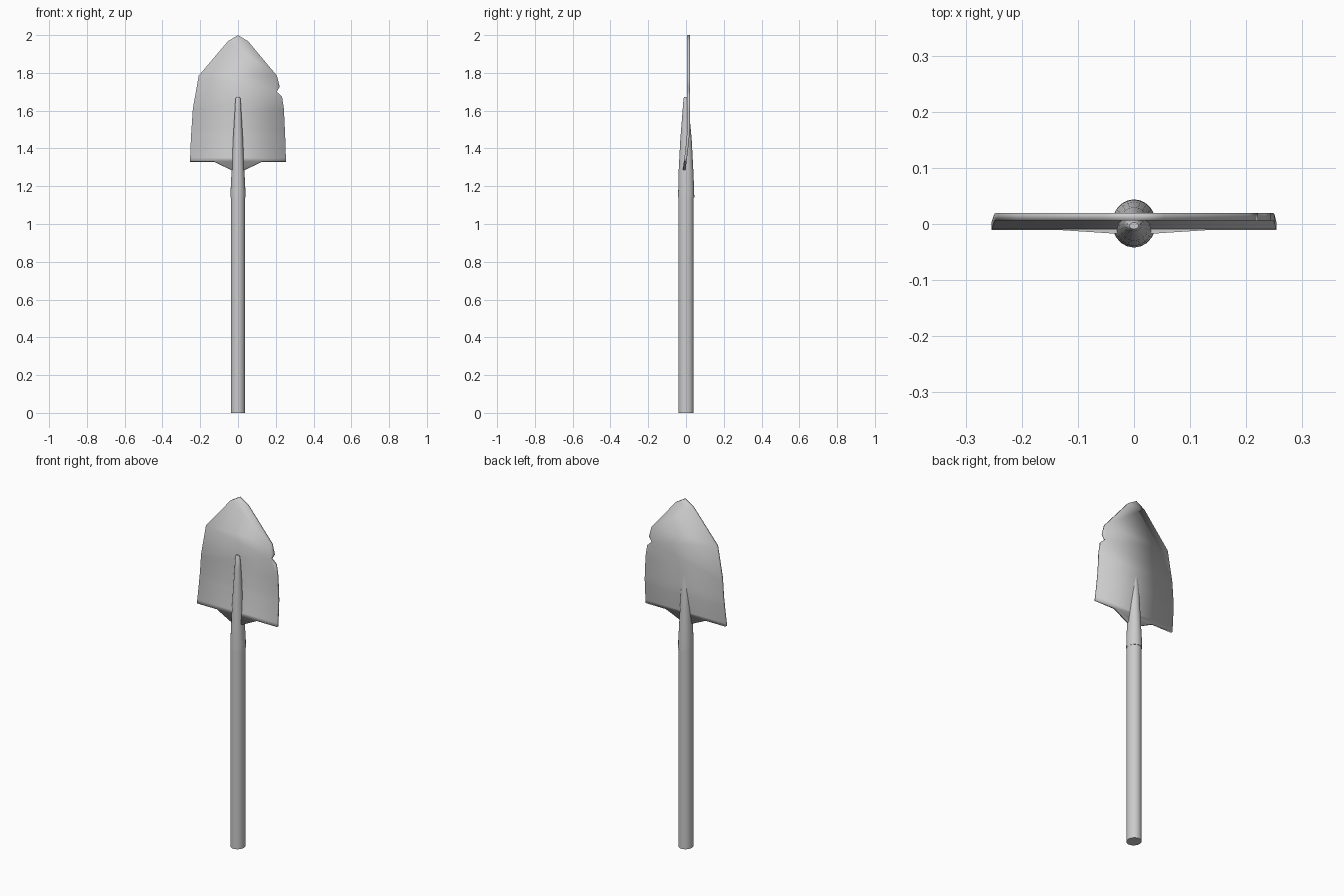
import bpy, bmesh, math

if "Cube" in bpy.data.objects:
    bpy.data.objects.remove(bpy.data.objects["Cube"])


def finish(bm, name, angle=35):
    bmesh.ops.recalc_face_normals(bm, faces=bm.faces)
    mesh = bpy.data.meshes.new(name)
    bm.to_mesh(mesh)
    bm.free()
    ob = bpy.data.objects.new(name, mesh)
    bpy.context.collection.objects.link(ob)
    bpy.ops.object.select_all(action='DESELECT')
    ob.select_set(True)
    bpy.context.view_layer.objects.active = ob
    bpy.ops.object.shade_smooth_by_angle(angle=math.radians(angle))
    return ob


def loft(name, rings, sides=20):
    """Capped tube through elliptical rings (z, x radius, y radius, y centre)."""
    bm = bmesh.new()
    loops = []
    for z, rx, ry, cy in rings:
        loops.append([bm.verts.new((rx * math.cos(a), cy + ry * math.sin(a), z))
                      for a in (2 * math.pi * i / sides for i in range(sides))])
    for a, b in zip(loops, loops[1:]):
        for i in range(sides):
            j = (i + 1) % sides
            bm.faces.new((a[i], a[j], b[j], b[i]))
    bm.faces.new(loops[0][::-1])
    bm.faces.new(loops[-1])
    return finish(bm, name)


# Wooden shaft
loft("shaft", [(0, .038, .041, 0), (1.18, .038, .041, 0)])

# Tapering socket that runs up into the blade
loft("socket", [(1.14, .039, .043, .001), (1.18, .039, .042, .001),
                (1.28, .034, .039, 0), (1.45, .026, .030, 0),
                (1.60, .017, .017, -.001), (1.665, .013, .010, -.003),
                (1.672, .008, .006, -.003)])

# Blade outline: right side has a chipped notch
right = [(0, 2.0), (.053, 1.968), (.206, 1.785), (.221, 1.727), (.205, 1.70),
         (.233, 1.674), (.243, 1.61), (.250, 1.46), (.254, 1.33),
         (.127, 1.33), (.037, 1.287), (0, 1.28)]
left = [(-.037, 1.287), (-.127, 1.33), (-.254, 1.33), (-.249, 1.46),
        (-.239, 1.61), (-.208, 1.785), (-.053, 1.968)]
bm = bmesh.new()
bm.faces.new([bm.verts.new((x, 0, z)) for x, z in right + left])

# Cross cuts let the blade bend forward near the socket
for z in (1.35, 1.38, 1.41, 1.44, 1.47, 1.5, 1.6):
    bmesh.ops.bisect_plane(bm, geom=bm.verts[:] + bm.edges[:] + bm.faces[:],
                           plane_co=(0, 0, z), plane_no=(0, 0, 1))
for v in bm.verts:
    t = max(0, (1.5 - v.co.z) / .22)
    v.co.y = .013 - .024 * t ** 1.3
bmesh.ops.triangulate(bm, faces=bm.faces[:])
blade = finish(bm, "blade")
thick = blade.modifiers.new("thickness", 'SOLIDIFY')
thick.thickness = .014
thick.offset = 0
